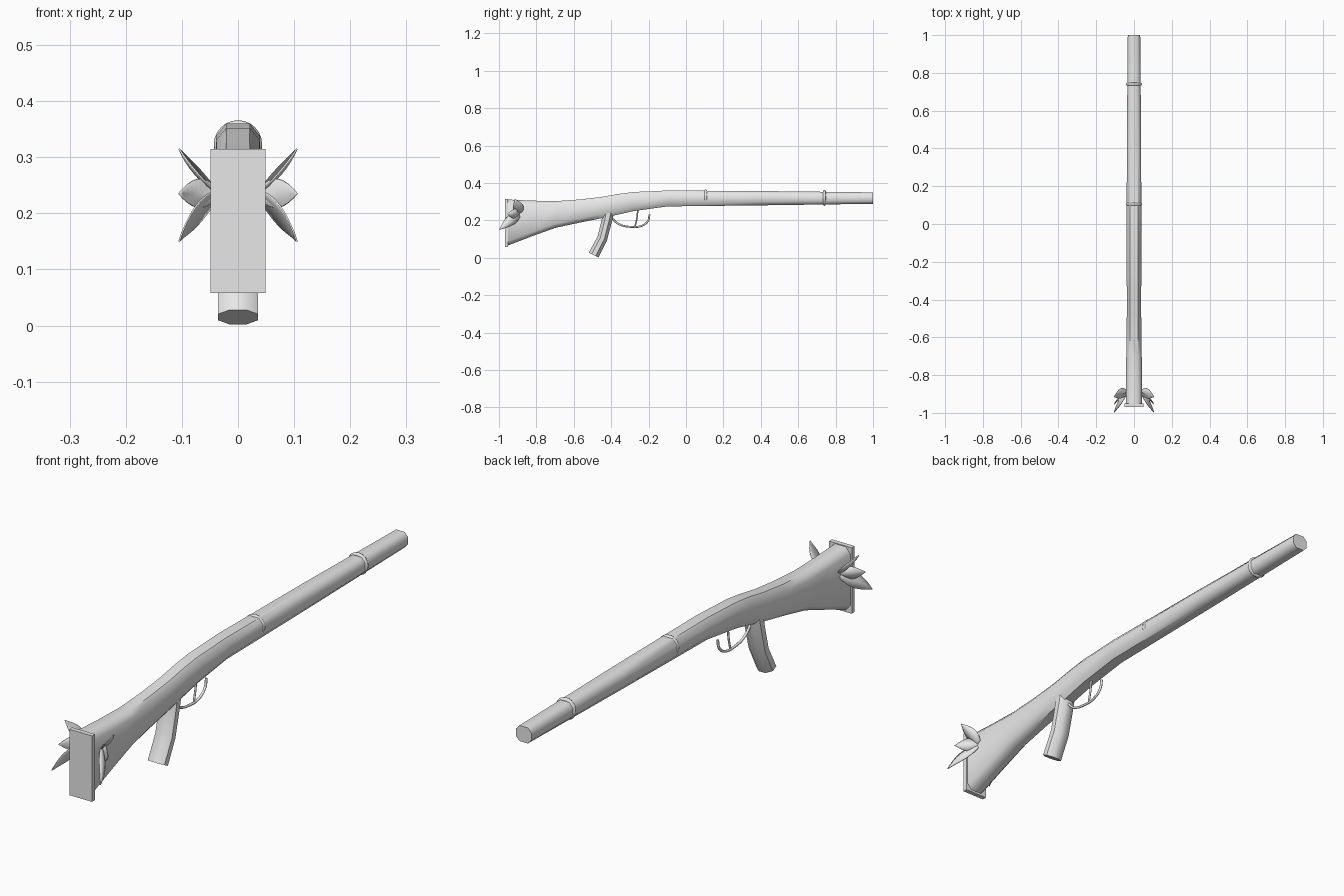
import bpy
import bmesh
import math
from mathutils import Vector

cube = bpy.data.objects.get("Cube")
if cube:
    bpy.data.objects.remove(cube, do_unlink=True)

grey = bpy.data.materials.new("plain_grey")
grey.use_nodes = True
grey.diffuse_color = (0.8, 0.8, 0.8, 1)
grey.node_tree.nodes["Principled BSDF"].inputs["Base Color"].default_value = (0.8, 0.8, 0.8, 1)


def finish(obj, angle=50):
    obj.data.materials.append(grey)
    bpy.ops.object.select_all(action="DESELECT")
    obj.select_set(True)
    bpy.context.view_layer.objects.active = obj
    bpy.ops.object.shade_smooth_by_angle(angle=math.radians(angle))
    return obj


def from_bmesh(name, bm, angle=50):
    bmesh.ops.recalc_face_normals(bm, faces=bm.faces)
    mesh = bpy.data.meshes.new(name)
    bm.to_mesh(mesh)
    bm.free()
    obj = bpy.data.objects.new(name, mesh)
    bpy.context.collection.objects.link(obj)
    return finish(obj, angle)


def loft(name, rings, angle=50):
    """Skin a list of equal-sized point rings and cap both ends."""
    bm = bmesh.new()
    loops = [[bm.verts.new(p) for p in ring] for ring in rings]
    n = len(loops[0])
    for a, b in zip(loops, loops[1:]):
        for i in range(n):
            j = (i + 1) % n
            bm.faces.new((a[i], a[j], b[j], b[i]))
    bm.faces.new(loops[0])
    bm.faces.new(loops[-1])
    return from_bmesh(name, bm, angle)


def tube(name, points, radius):
    """Thin round rod through the given (y, z) points."""
    curve = bpy.data.curves.new(name, "CURVE")
    curve.dimensions = "3D"
    curve.bevel_depth = radius
    curve.bevel_resolution = 2
    curve.use_fill_caps = True
    curve.resolution_u = 5
    spline = curve.splines.new("BEZIER")
    spline.bezier_points.add(len(points) - 1)
    for bp, (y, z) in zip(spline.bezier_points, points):
        bp.co = (0, y, z)
        bp.handle_left_type = bp.handle_right_type = "AUTO"
    obj = bpy.data.objects.new(name, curve)
    bpy.context.collection.objects.link(obj)
    bpy.ops.object.select_all(action="DESELECT")
    obj.select_set(True)
    bpy.context.view_layer.objects.active = obj
    bpy.ops.object.convert(target="MESH")
    return finish(bpy.context.object)


# Stock and barrel: chamfered section swept along y (y, bottom, top, half width)
def section(y, low, high, w):
    cz = min(0.022, (high - low) * 0.26)
    f = w * 0.55
    return [(f, y, low), (w, y, low + cz), (w, y, high - cz), (f, y, high),
            (-f, y, high), (-w, y, high - cz), (-w, y, low + cz), (-f, y, low)]


stations = [
    (-0.955, 0.065, 0.312, 0.043), (-0.83, 0.113, 0.306, 0.042),
    (-0.7, 0.16, 0.303, 0.041), (-0.57, 0.188, 0.312, 0.039),
    (-0.45, 0.212, 0.326, 0.038), (-0.36, 0.232, 0.342, 0.038),
    (-0.28, 0.25, 0.352, 0.039), (-0.1, 0.275, 0.36, 0.039),
    (0.42, 0.281, 0.357, 0.038), (1.0, 0.289, 0.35, 0.033),
]
loft("stock_and_barrel", [section(*s) for s in stations])

# Butt plate
bm = bmesh.new()
bmesh.ops.create_cube(bm, size=1)
for v in bm.verts:
    v.co = Vector((v.co.x * 0.098, v.co.y * 0.018 - 0.96, v.co.z * 0.257 + 0.1865))
from_bmesh("butt_plate", bm, 30)

# Barrel bands
for name, y, z in (("middle_band", 0.105, 0.323), ("muzzle_band", 0.74, 0.321)):
    bpy.ops.mesh.primitive_torus_add(
        major_segments=24, minor_segments=8, major_radius=0.035, minor_radius=0.008,
        location=(0, y, z), rotation=(math.pi / 2, 0, 0))
    band = bpy.context.object
    band.name = name
    finish(band)

# Bent eight-sided grip, swept down a short path of front and back edge points
grip_rings = []
for back, front in (((-0.445, 0.24), (-0.38, 0.26)), ((-0.452, 0.2), (-0.393, 0.205)),
                    ((-0.472, 0.115), (-0.423, 0.092)), ((-0.52, 0.028), (-0.468, 0.002))):
    b, f = Vector((0, *back)), Vector((0, *front))
    mid, half = (b + f) / 2, (f - b) / 2
    ring = []
    for i in range(8):
        a = math.tau * (i + 0.5) / 8
        ring.append(mid + half * (math.cos(a) / math.cos(math.pi / 8))
                    + Vector((0.039 * math.sin(a), 0, 0)))
    grip_rings.append(ring)
loft("grip", grip_rings)

# Trigger and its guard
tube("trigger_guard", [(-0.405, 0.225), (-0.365, 0.184), (-0.3, 0.166),
                       (-0.235, 0.172), (-0.203, 0.198), (-0.195, 0.232)], 0.005)
tube("trigger", [(-0.258, 0.255), (-0.262, 0.215), (-0.272, 0.17)], 0.004)


# Leaf sprays on both sides of the butt
def leaf(name, side, tip, bulge, across, width, base=(0.038, -0.89, 0.235)):
    base, tip, bulge = Vector(base), Vector(tip), Vector(bulge)
    across = Vector(across).normalized()
    ctrl = (base + tip) / 2 + bulge
    fold = across.cross(tip - base).normalized()
    if fold.dot(bulge) > 0:
        fold.negate()
    bm = bmesh.new()
    rows = []
    steps = 8
    for i in range(steps + 1):
        t = i / steps
        p = base * (1 - t) ** 2 + ctrl * (2 * t * (1 - t)) + tip * t ** 2
        w = width * max(0.02, math.sin(math.pi * (0.12 + 0.88 * t)))
        row = [p + across * w * k + fold * w * 0.3 * abs(k) for k in (-1, 0, 1)]
        rows.append([bm.verts.new((q.x * side, q.y, q.z)) for q in row])
    for a, b in zip(rows, rows[1:]):
        for k in range(2):
            bm.faces.new((a[k], a[k + 1], b[k + 1], b[k]))
    obj = from_bmesh(name, bm)
    solid = obj.modifiers.new("thickness", "SOLIDIFY")
    solid.thickness = 0.003
    solid.offset = 0


for label, side in (("left", 1), ("right", -1)):
    leaf(label + "_upper_leaf", side, (0.105, -0.915, 0.315), (0.012, 0.012, -0.008),
         (0, 1, 0.2), 0.027)
    leaf(label + "_middle_leaf", side, (0.105, -0.955, 0.235), (0.012, 0.015, 0),
         (0, 0.15, 1), 0.026)
    leaf(label + "_lower_leaf", side, (0.105, -0.998, 0.15), (0.018, 0.01, 0.012),
         (0, -0.7, 0.7), 0.027)
